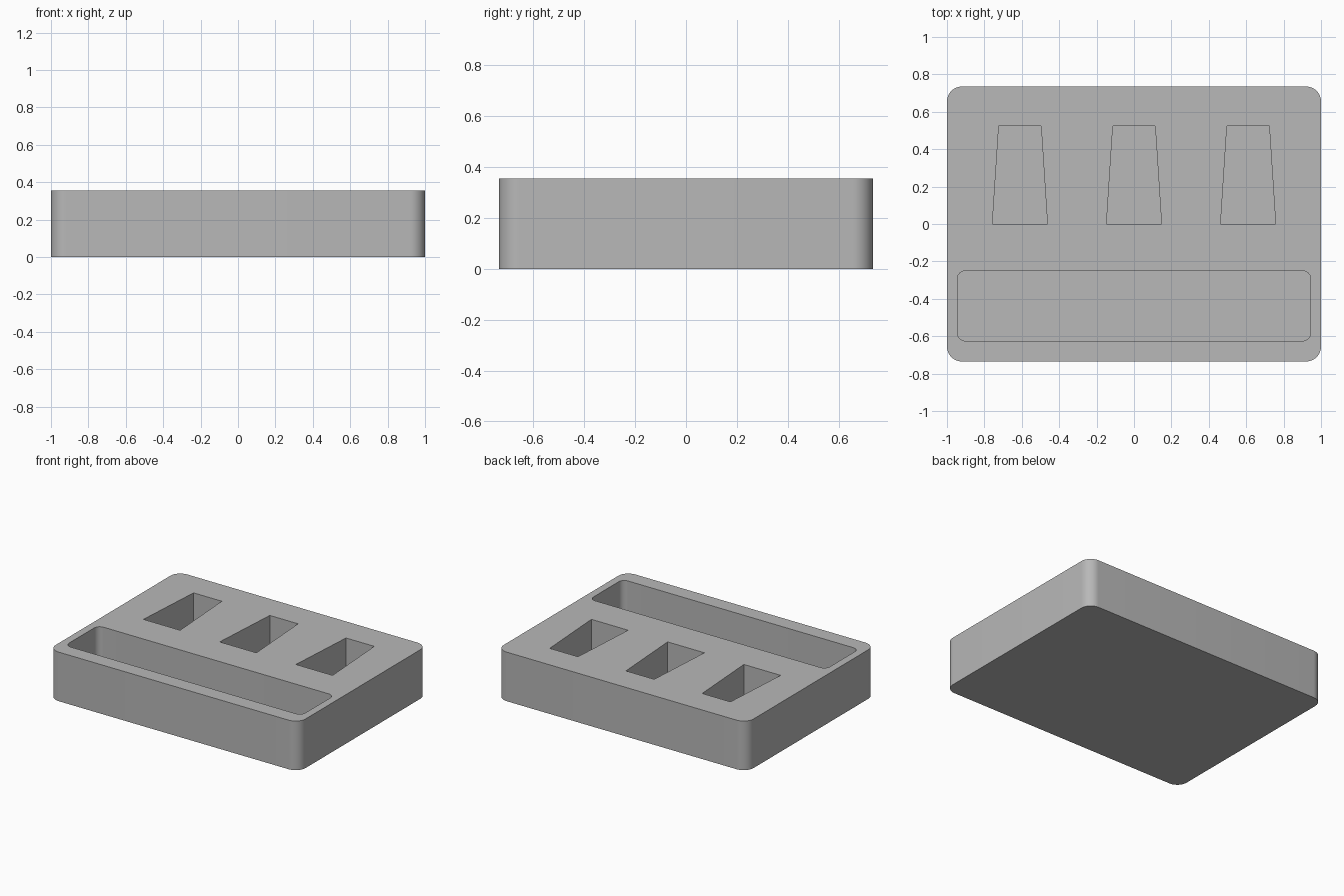
import bpy
import bmesh
from math import cos, sin, radians

HEIGHT = 0.355
FLOOR = 0.055

default = bpy.data.objects.get("Cube")
if default:
    bpy.data.objects.remove(default, do_unlink=True)

# Single plain grey
grey = bpy.data.materials.new("plain grey")
grey.use_nodes = True
colour = (0.48, 0.48, 0.48, 1)
grey.diffuse_color = colour
grey.node_tree.nodes["Principled BSDF"].inputs["Base Color"].default_value = colour


def rounded_rect(x, y0, y1, r, steps=12):
    """Counter-clockwise outline, symmetric in x, with rounded corners."""
    centres = [(x - r, y1 - r), (r - x, y1 - r), (r - x, y0 + r), (x - r, y0 + r)]
    points = []
    for quarter, (cx, cy) in enumerate(centres):
        for i in range(steps + 1):
            a = radians(90 * (quarter + i / steps))
            points.append((cx + r * cos(a), cy + r * sin(a)))
    return points


def prism(name, outline, z0, z1):
    """Upright solid raised from a flat outline."""
    bm = bmesh.new()
    base = bm.faces.new([bm.verts.new((x, y, z0)) for x, y in outline])
    raised = bmesh.ops.extrude_face_region(bm, geom=[base])["geom"]
    top = [v for v in raised if isinstance(v, bmesh.types.BMVert)]
    bmesh.ops.translate(bm, verts=top, vec=(0, 0, z1 - z0))
    bmesh.ops.recalc_face_normals(bm, faces=bm.faces)
    mesh = bpy.data.meshes.new(name)
    bm.to_mesh(mesh)
    bm.free()
    mesh.materials.append(grey)
    obj = bpy.data.objects.new(name, mesh)
    bpy.context.collection.objects.link(obj)
    return obj


# Tray block with rounded upright corners
tray = prism("tray_block", rounded_rect(1, -0.735, 0.735, 0.08), 0, HEIGHT)

# Long front slot and three tapered pockets
cutters = [prism("slot_cutter", rounded_rect(0.945, -0.625, -0.25, 0.045), FLOOR, HEIGHT + 0.1)]
for cx in (-0.61, 0, 0.61):
    outline = [(cx - 0.147, 0), (cx + 0.147, 0), (cx + 0.113, 0.525), (cx - 0.113, 0.525)]
    cutters.append(prism("pocket_cutter", outline, FLOOR, HEIGHT + 0.1))

bpy.ops.object.select_all(action="DESELECT")
bpy.context.view_layer.objects.active = tray
tray.select_set(True)
for cutter in cutters:
    cutter.hide_render = True
    mod = tray.modifiers.new("pocket", "BOOLEAN")
    mod.operation = "DIFFERENCE"
    mod.solver = "EXACT"
    mod.object = cutter
    bpy.ops.object.modifier_apply(modifier=mod.name)
    bpy.data.objects.remove(cutter, do_unlink=True)

bpy.ops.object.shade_smooth_by_angle(angle=radians(30))
